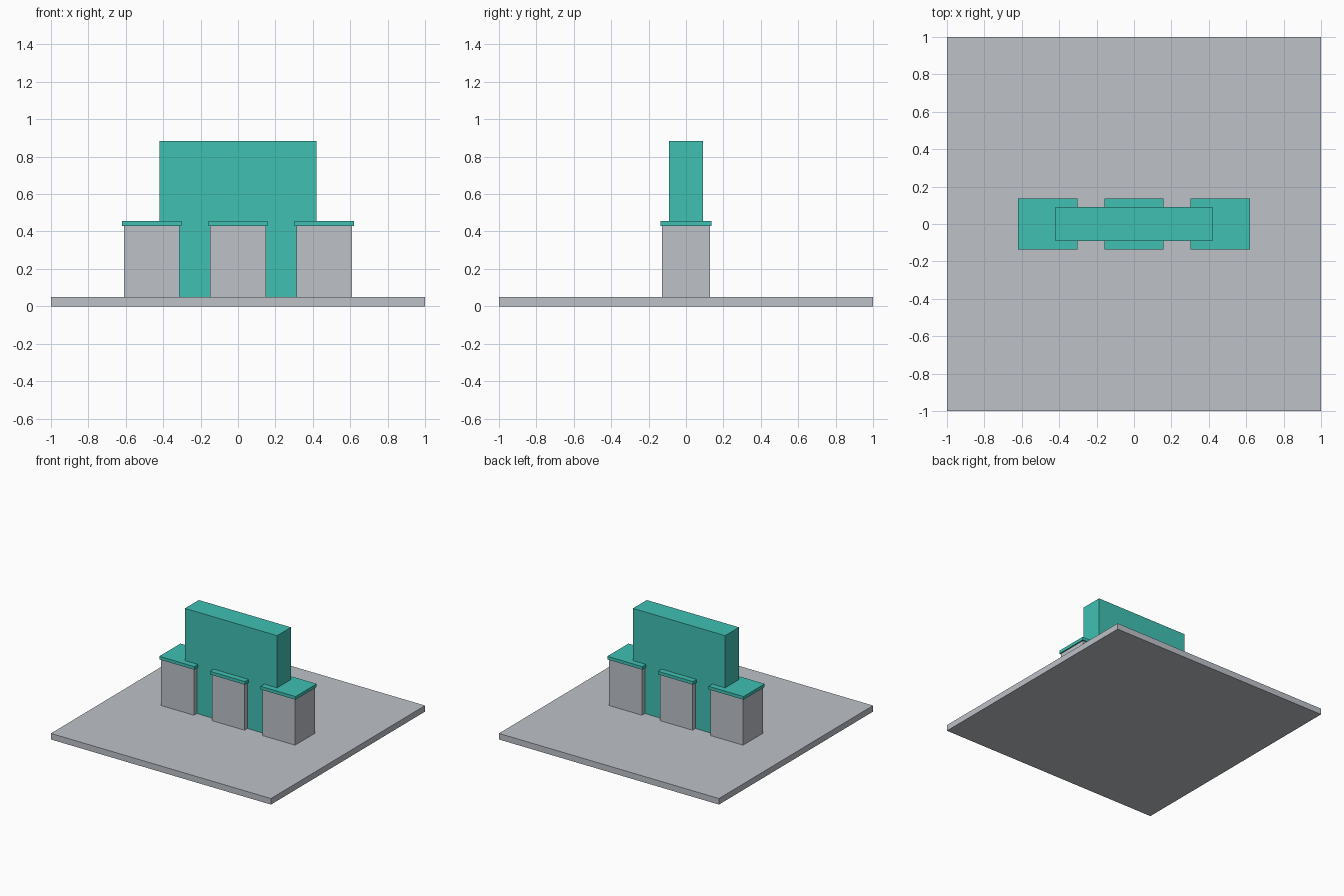
import bpy

if "Cube" in bpy.data.objects:
    bpy.data.objects.remove(bpy.data.objects["Cube"])


def material(name, rgb):
    m = bpy.data.materials.new(name)
    m.diffuse_color = (*rgb, 1)
    m.use_nodes = True
    m.node_tree.nodes["Principled BSDF"].inputs["Base Color"].default_value = m.diffuse_color
    return m


grey = material("stone_grey", (0.51, 0.54, 0.58))
teal = material("teal", (0.05, 0.53, 0.45))


def box(name, x, width, depth, z0, z1, mat):
    """Box centred on (x, 0), spanning z0 to z1."""
    bpy.ops.mesh.primitive_cube_add(size=1, location=(x, 0, (z0 + z1) / 2))
    ob = bpy.context.object
    ob.name = name
    ob.scale = (width, depth, z1 - z0)
    bpy.ops.object.transform_apply(location=False, rotation=False, scale=True)
    ob.data.materials.append(mat)
    return ob


# Square ground slab
box("base_slab", 0, 2, 2, 0, 0.05, grey)

# Upright panel, set into the slab
box("sign_panel", 0, 0.838, 0.18, 0.01, 0.885, teal)

# Three pillars with overhanging caps
for side, x in (("left", -0.46), ("middle", 0), ("right", 0.46)):
    box(side + "_pillar", x, 0.297, 0.255, 0.05, 0.43, grey)
    box(side + "_cap", x, 0.318, 0.274, 0.43, 0.456, teal)
